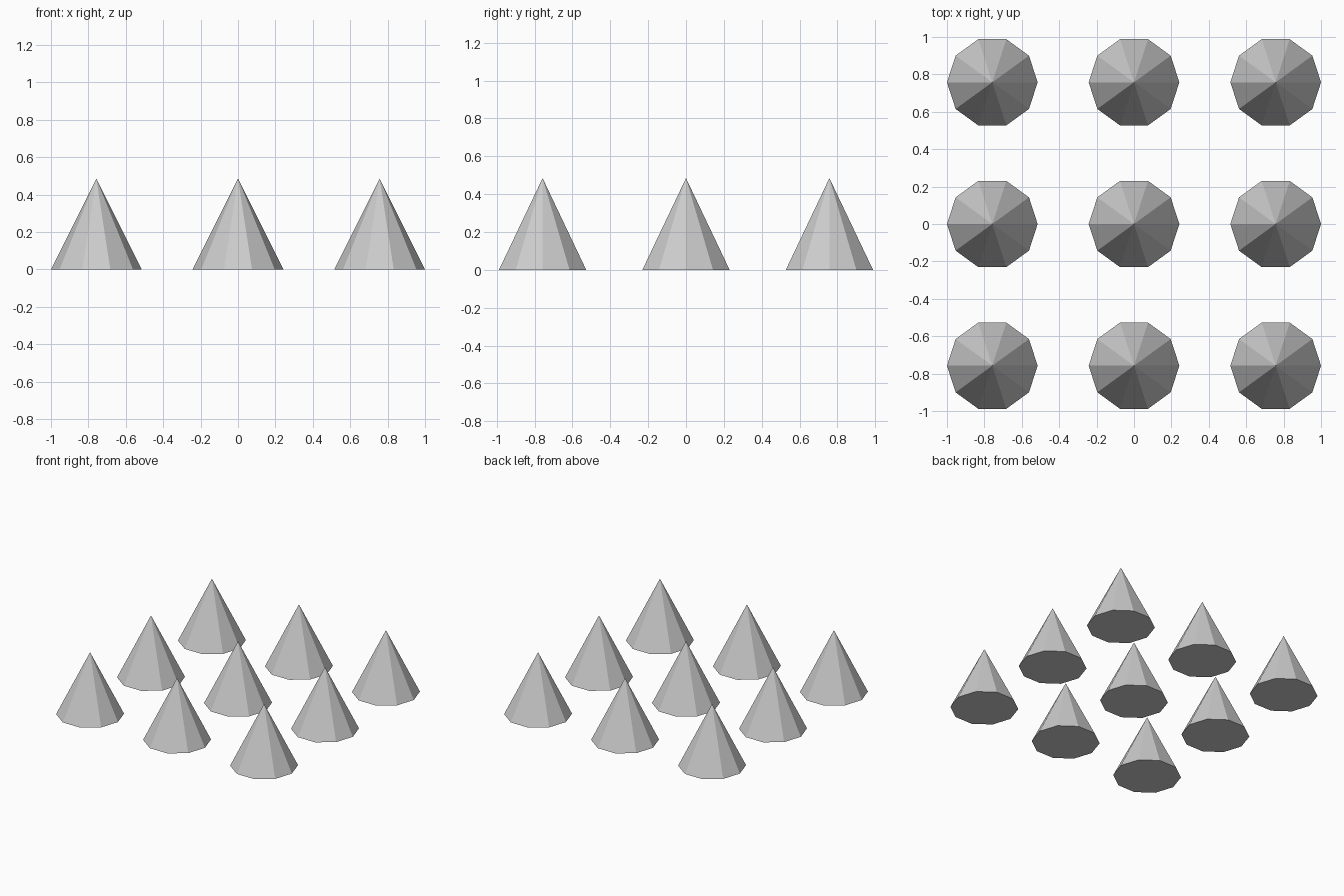
import bpy
import bmesh
from math import radians
from mathutils import Matrix

if "Cube" in bpy.data.objects:
    bpy.data.objects.remove(bpy.data.objects["Cube"])

SIDES = 10
RADIUS = 0.2424
HEIGHT = 0.4848
SPACING = 0.7576

# One closed ten-sided cone, base on z = 0, corners on the x axis
mesh = bpy.data.meshes.new("cone")
bm = bmesh.new()
bmesh.ops.create_cone(
    bm, cap_ends=True, cap_tris=False, segments=SIDES,
    radius1=RADIUS, radius2=0, depth=HEIGHT,
    matrix=Matrix.Translation((0, 0, HEIGHT / 2)) @ Matrix.Rotation(radians(90), 4, 'Z'))
bmesh.ops.remove_doubles(bm, verts=bm.verts, dist=0.0001)
bm.to_mesh(mesh)
bm.free()

# Three by three grid of cones sharing the mesh
for row in range(3):
    for col in range(3):
        cone = bpy.data.objects.new(f"cone_row{row + 1}_column{col + 1}", mesh)
        cone.location = ((col - 1) * SPACING, (row - 1) * SPACING, 0)
        bpy.context.collection.objects.link(cone)
